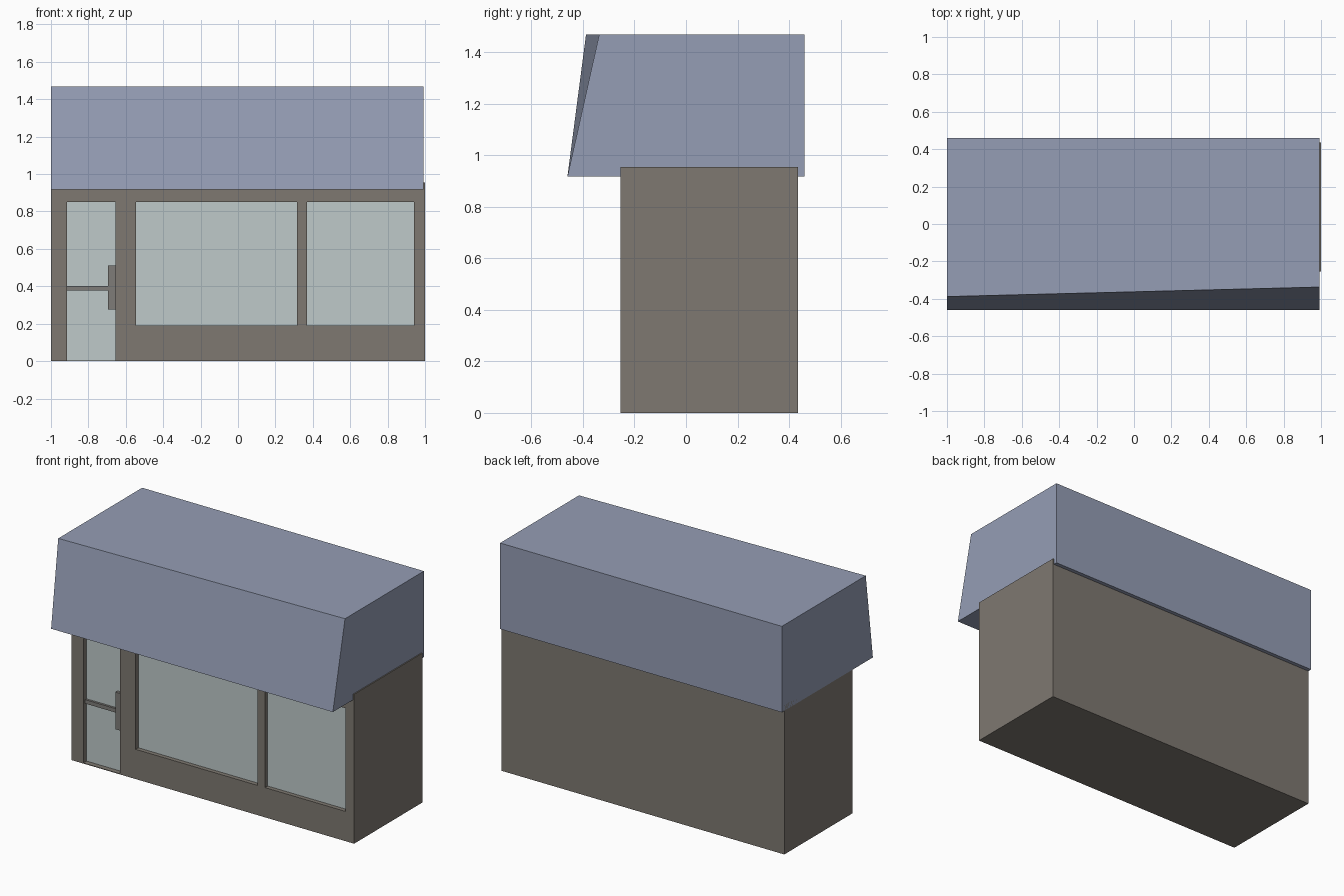
import bpy, bmesh

if "Cube" in bpy.data.objects:
    bpy.data.objects.remove(bpy.data.objects["Cube"])


def material(name, rgb):
    m = bpy.data.materials.new(name)
    m.diffuse_color = (*rgb, 1)
    m.use_nodes = True
    m.node_tree.nodes["Principled BSDF"].inputs["Base Color"].default_value = m.diffuse_color
    return m


def add_box(bm, x0, x1, y0, y1, z0, z1):
    verts = [bm.verts.new((x, y, z)) for z in (z0, z1)
             for x, y in ((x0, y0), (x1, y0), (x1, y1), (x0, y1))]
    for f in ((3, 2, 1, 0), (4, 5, 6, 7), (0, 1, 5, 4),
              (1, 2, 6, 5), (2, 3, 7, 6), (3, 0, 4, 7)):
        bm.faces.new([verts[i] for i in f])
    return verts


def boxes(name, dims, mat=None, tweak=None):
    bm = bmesh.new()
    for d in dims:
        verts = add_box(bm, *d)
        if tweak:
            tweak(verts)
    me = bpy.data.meshes.new(name)
    bm.to_mesh(me)
    bm.free()
    ob = bpy.data.objects.new(name, me)
    bpy.context.collection.objects.link(ob)
    if mat:
        me.materials.append(mat)
    return ob


wall = material("wall", (0.21, 0.19, 0.165))
metal = material("door_metal", (0.21, 0.20, 0.19))
glass = material("glass", (0.52, 0.59, 0.59))
blue = material("roof_blue", (0.30, 0.34, 0.46))

FRONT, BACK = -0.255, 0.435

# openings: x0, x1, z0, z1, recess depth
openings = {
    "door_glass": (-0.915, -0.655, 0.004, 0.85, 0.035),
    "wide_window": (-0.545, 0.315, 0.19, 0.85, 0.03),
    "narrow_window": (0.37, 0.94, 0.19, 0.85, 0.03),
}

# building body with recessed openings
body = boxes("building_body", [(-1, 1, FRONT, BACK, 0, 0.955)], wall)
cutter = boxes("opening_cutter", [(a, b, FRONT - 0.1, FRONT + d, c, e)
                                  for a, b, c, e, d in openings.values()], wall)
cutter.hide_render = True
cut = body.modifiers.new("openings", 'BOOLEAN')
cut.operation = 'DIFFERENCE'
cut.solver = 'EXACT'
cut.object = cutter
bpy.context.view_layer.objects.active = body
bpy.ops.object.modifier_apply(modifier=cut.name)
bpy.data.objects.remove(cutter)

# glass panes at the back of each recess
for name, (a, b, c, e, d) in openings.items():
    boxes(name, [(a, b, FRONT + d - 0.003, FRONT + d + 0.003, c, e)], glass)

# door crossbar and handle plate
boxes("door_crossbar", [(-0.915, -0.695, FRONT + 0.018, FRONT + 0.034, 0.377, 0.402)], metal)
boxes("door_handle", [(-0.695, -0.655, FRONT + 0.01, FRONT + 0.034, 0.275, 0.512)], metal)


# overhanging roof block, front leaning back a little more on the right
def lean(v):
    v[4].co.y = -0.388
    v[5].co.y = -0.337


boxes("roof_block", [(-1, 0.993, -0.46, 0.46, 0.918, 1.468)], blue, lean)
